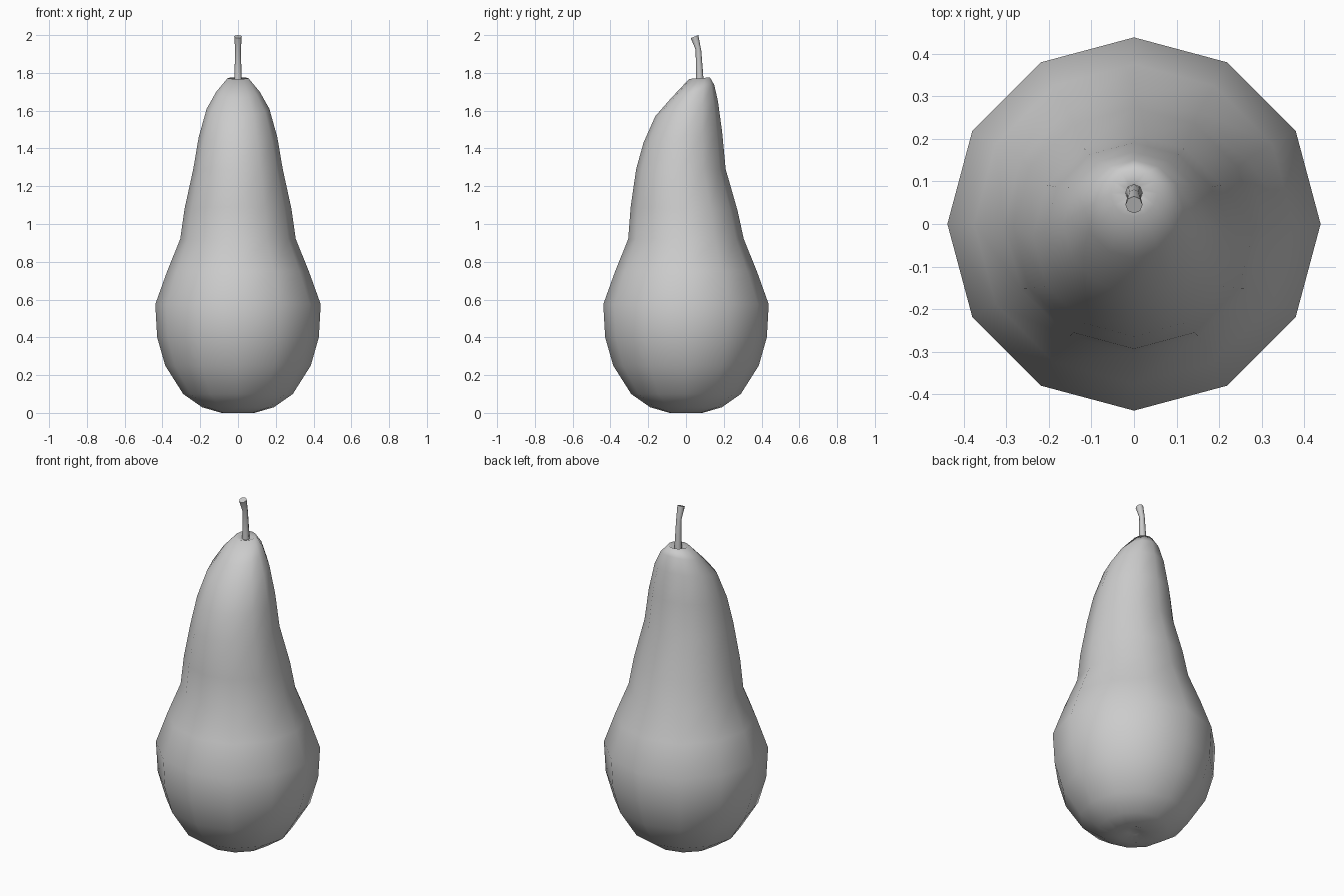
import bpy, bmesh
from math import cos, sin, pi

if "Cube" in bpy.data.objects:
    bpy.data.objects.remove(bpy.data.objects["Cube"])


def loft(name, rings, sides, sharp=None):
    """Skin rings of (y, z, radius, rise): rise lifts the back and lowers the front."""
    bm = bmesh.new()
    loops = []
    for y, z, r, rise in rings:
        loops.append([bm.verts.new((r * sin(2 * pi * i / sides),
                                    y - r * cos(2 * pi * i / sides),
                                    z - rise * cos(2 * pi * i / sides)))
                      for i in range(sides)])
    for a, b in zip(loops, loops[1:]):
        for i in range(sides):
            j = (i + 1) % sides
            bm.faces.new((a[i], a[j], b[j], b[i]))
    bm.faces.new(loops[0][::-1])
    bm.faces.new(loops[-1])
    bmesh.ops.recalc_face_normals(bm, faces=bm.faces)
    mesh = bpy.data.meshes.new(name)
    bm.to_mesh(mesh)
    bm.free()
    obj = bpy.data.objects.new(name, mesh)
    bpy.context.collection.objects.link(obj)
    bpy.ops.object.select_all(action='DESELECT')
    obj.select_set(True)
    bpy.context.view_layer.objects.active = obj
    if sharp:
        bpy.ops.object.shade_smooth_by_angle(angle=sharp)
    else:
        bpy.ops.object.shade_smooth()
    return obj


# Pear body: twelve sides, neck leaning to the back, small dimples at both ends
loft("pear_body", [
    (0, 0.02, 0.03, 0),
    (0, 0.00, 0.087, 0),
    (0, 0.03, 0.19, 0),
    (0, 0.10, 0.29, 0),
    (0, 0.25, 0.385, 0),
    (0, 0.40, 0.428, 0),
    (0, 0.575, 0.438, 0),
    (0, 0.75, 0.375, 0),
    (0, 0.92, 0.306, 0),
    (-0.01, 1.08, 0.283, -0.01),
    (-0.027, 1.29, 0.237, 0.0),
    (-0.017, 1.46, 0.208, 0.03),
    (0.003, 1.61, 0.166, 0.04),
    (0.035, 1.70, 0.115, 0.035),
    (0.072, 1.772, 0.055, 0.004),
    (0.074, 1.755, 0.018, 0),
], 12)

# Stem: bends to the front and flares at the tip
loft("stem", [
    (0.073, 1.74, 0.021, 0),
    (0.072, 1.79, 0.019, 0),
    (0.066, 1.92, 0.015, -0.003),
    (0.045, 1.992, 0.020, 0.008),
], 8, 0.9)
